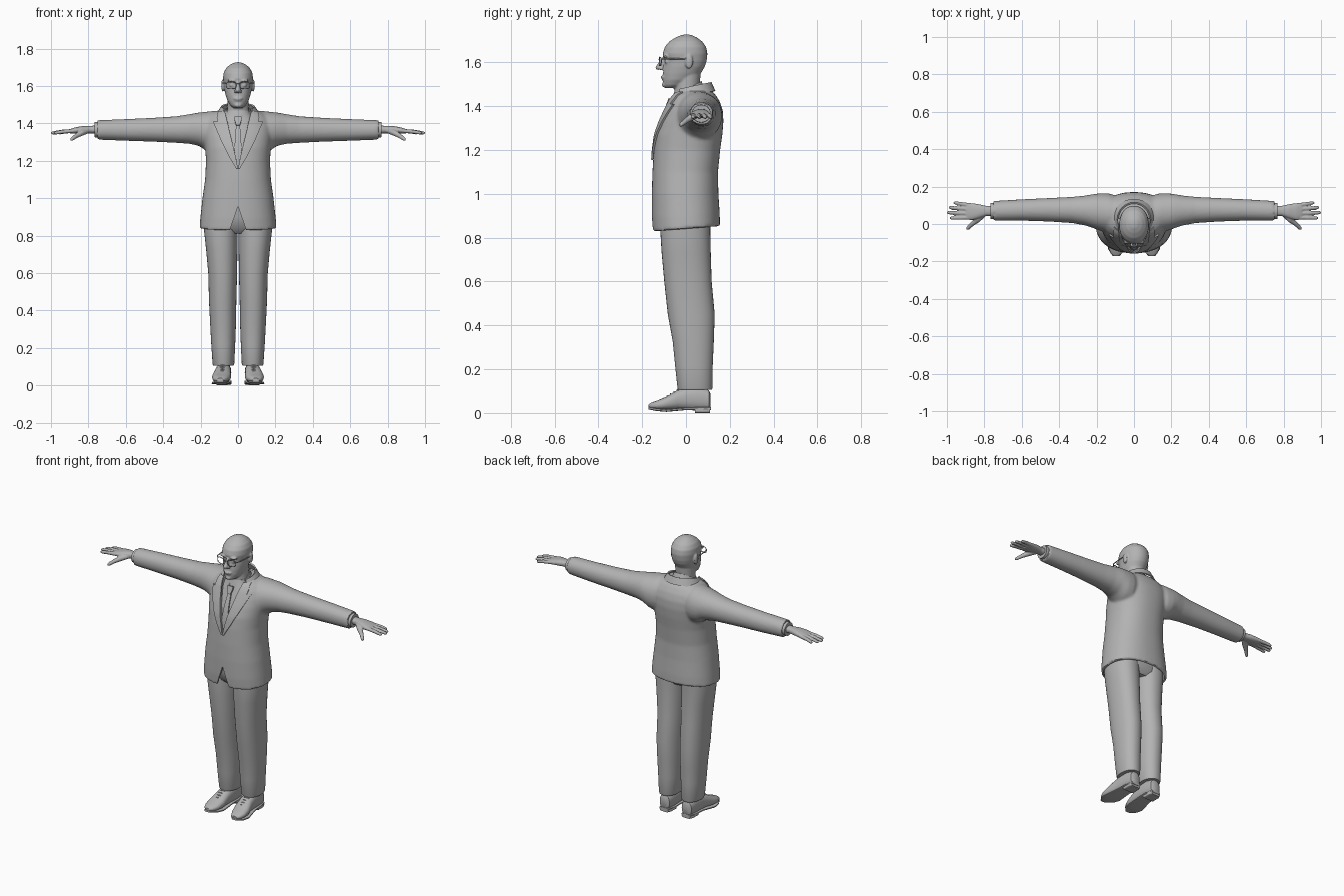
import bpy, bmesh, math
from mathutils import Vector
from mathutils.bvhtree import BVHTree

if "Cube" in bpy.data.objects:
    bpy.data.objects.remove(bpy.data.objects["Cube"])

grey = bpy.data.materials.new("plain_grey")
grey.diffuse_color = (0.45, 0.45, 0.45, 1)
grey.use_nodes = True
grey.node_tree.nodes["Principled BSDF"].inputs["Base Color"].default_value = grey.diffuse_color
X, Y, Z = Vector((1, 0, 0)), Vector((0, 1, 0)), Vector((0, 0, 1))


def loft(bm, rings, axis=None, ref=Z, n=32, power=2.0):
    """Closed skin through rings (x, y, z, half width, half depth)."""
    pts = [Vector(r[:3]) for r in rings]
    loops = []
    for i, r in enumerate(rings):
        t = axis or (pts[min(i + 1, len(pts) - 1)] - pts[max(i - 1, 0)]).normalized()
        side = ref.cross(t).normalized()
        up = t.cross(side)
        loop = []
        for k in range(n):
            c, s = math.cos(math.tau * k / n), math.sin(math.tau * k / n)
            u = math.copysign(abs(c) ** (2 / power), c) * r[3]
            v = math.copysign(abs(s) ** (2 / power), s) * r[4]
            loop.append(bm.verts.new(pts[i] + side * u + up * v))
        loops.append(loop)
    faces = [bm.faces.new(loops[0][::-1]), bm.faces.new(loops[-1])]
    for a, b in zip(loops, loops[1:]):
        for k in range(n):
            faces.append(bm.faces.new((a[k], a[(k + 1) % n], b[(k + 1) % n], b[k])))
    bmesh.ops.recalc_face_normals(bm, faces=faces)


def ball(bm, centre, size):
    made = bmesh.ops.create_uvsphere(bm, u_segments=20, v_segments=12, radius=1)["verts"]
    for v in made:
        v.co = Vector(centre) + Vector([a * b for a, b in zip(v.co, size)])


def stack(rows):
    """Rows (z, front y, back y, half width) to loft rings."""
    return [(0, (f + b) / 2, z, w, (b - f) / 2) for z, f, b, w in rows]


def finish(name, bm, voxel=0, smooth=0, mirror=False):
    me = bpy.data.meshes.new(name)
    bm.to_mesh(me)
    bm.free()
    me.materials.append(grey)
    ob = bpy.data.objects.new(name, me)
    bpy.context.collection.objects.link(ob)
    if voxel:
        m = ob.modifiers.new("blend", 'REMESH')
        m.mode, m.voxel_size, m.use_smooth_shade = 'VOXEL', voxel, True
        m = ob.modifiers.new("soften", 'SMOOTH')
        m.factor, m.iterations = 0.5, smooth
    if mirror:
        m = ob.modifiers.new("mirror", 'MIRROR')
        m.use_clip = m.use_mirror_merge = False
    return ob


def sheet(name, grid, thick):
    bm = bmesh.new()
    vs = [[bm.verts.new(p) for p in row] for row in grid]
    for a, b in zip(vs, vs[1:]):
        for k in range(len(a) - 1):
            bm.faces.new((a[k], a[k + 1], b[k + 1], b[k]))
    ob = finish(name, bm)
    m = ob.modifiers.new("thickness", 'SOLIDIFY')
    m.thickness, m.offset = thick, 0
    return ob


def drape(name, target, rows, lift, thick, sign=1):
    """Sheet of rows (z, x in, x out) laid on the front of a target."""
    bpy.context.view_layer.update()
    tree = BVHTree.FromObject(target, bpy.context.evaluated_depsgraph_get())
    fine = []
    for a, b in zip(rows, rows[1:]):
        fine += [[p + (q - p) * i / 4 for p, q in zip(a, b)] for i in range(4)]
    fine.append(rows[-1])
    grid, y = [], -0.1
    for z, x0, x1 in fine:
        row = []
        for k in range(7):
            x = sign * (x0 + (x1 - x0) * k / 6)
            hit = tree.ray_cast(Vector((x, -1, z)), Y)[0]
            y = hit.y if hit else y
            row.append((x, y - lift, z))
        grid.append(row)
    return sheet(name, grid, thick)


def collar(name, top, bottom, cy, zc, slope, drop, point, half_angle, thick):
    grid = []
    for i in range(41):
        t = math.radians(half_angle) * (i / 20 - 1)
        s, c = math.sin(t), math.cos(t)
        z = zc + slope * c
        low = z - drop - point * max(0, -c)
        grid.append([(top[0] * s, cy + top[1] * c, z),
                     (bottom[0] * s, cy + bottom[1] * c, low)])
    return sheet(name, grid, thick)


def wire(name, pts, r, cyclic=False):
    cu = bpy.data.curves.new(name, 'CURVE')
    cu.dimensions, cu.bevel_depth, cu.bevel_resolution, cu.use_fill_caps = '3D', r, 2, True
    sp = cu.splines.new('POLY')
    sp.points.add(len(pts) - 1)
    for p, co in zip(sp.points, pts):
        p.co = (*co, 1)
    sp.use_cyclic_u = cyclic
    cu.materials.append(grey)
    bpy.context.collection.objects.link(bpy.data.objects.new(name, cu))


# Jacket: body and sleeves blended into one skin
bm = bmesh.new()
loft(bm, stack([(.84, -.152, .155, .206), (.90, -.156, .154, .201), (1.0, -.156, .148, .190),
                (1.1, -.153, .146, .176), (1.2, -.147, .156, .171), (1.27, -.138, .166, .176),
                (1.33, -.118, .171, .183), (1.38, -.096, .168, .185), (1.42, -.078, .155, .172),
                (1.45, -.06, .136, .145), (1.465, -.045, .122, .115), (1.477, -.03, .105, .085)]),
     Z, Y, 48, 2.3)
for v in bm.verts:  # hem rises toward the back
    v.co.z += 0.08 * v.co.y * max(0, 1 - (v.co.z - .84) / .15)
for s in (1, -1):
    loft(bm, [(s * x, y, z, a, b) for x, y, z, a, b in
              [(.08, .055, 1.365, .09, .10), (.13, .058, 1.355, .105, .112), (.17, .063, 1.358, .102, .104),
               (.21, .068, 1.369, .093, .089), (.26, .072, 1.37, .080, .079), (.33, .075, 1.367, .070, .071),
               (.45, .076, 1.366, .063, .064), (.6, .075, 1.365, .057, .058), (.752, .07, 1.365, .053, .052)]],
         X * s, Z, 36, 2.1)
jacket = finish("jacket", bm, .008, 6)

# Shirt front and tie
bm = bmesh.new()
loft(bm, stack([(1.1, -.135, .1, .13), (1.2, -.131, .1, .13), (1.27, -.123, .1, .13), (1.33, -.105, .1, .13),
                (1.38, -.083, .1, .125), (1.42, -.068, .1, .1), (1.45, -.058, .08, .07), (1.47, -.052, .07, .06)]),
     Z, Y, 40, 2.3)
shirt = finish("shirt", bm)
drape("tie", shirt, [(1.395, -.010, .010), (1.30, -.017, .017), (1.14, -.024, .024)], .005, .008)
drape("tie_knot", shirt, [(1.435, -.019, .019), (1.415, -.018, .018), (1.39, -.010, .010)], .01, .014)

# Lapels with a notch below the collar
for s, side in ((1, "left"), (-1, "right")):
    drape("lapel_" + side, jacket, [(1.155, 0, .008), (1.22, .012, .046), (1.30, .031, .086),
                                    (1.36, .046, .112), (1.408, .056, .132)], .005, .009, s)
    drape("lapel_top_" + side, jacket, [(1.404, .056, .108), (1.43, .062, .112), (1.462, .07, .105)],
          .005, .009, s)
collar("jacket_collar", (.086, .088), (.112, .106), .024, 1.488, .02, .04, 0, 125, .009)
collar("shirt_collar", (.062, .064), (.074, .078), .004, 1.477, .036, .032, .022, 168, .006)

# Jacket openings: neck V, front cutaway, hollow hem
cutters = []
for name, tri, depth in (
        ("neck_cutter", [(0, 1.155), (.078, 1.47), (.078, 1.6), (-.078, 1.6), (-.078, 1.47)], .02),
        ("hem_cutter", [(0, .957), (.06, .78), (-.06, .78)], -.06)):
    bm = bmesh.new()
    f = bm.faces.new([bm.verts.new((x, -.3, z)) for x, z in tri])
    out = bmesh.ops.extrude_face_region(bm, geom=[f])["geom"]
    for v in out:
        if isinstance(v, bmesh.types.BMVert):
            v.co.y = depth
    bmesh.ops.recalc_face_normals(bm, faces=bm.faces)
    cutters.append(finish(name, bm))
bm = bmesh.new()
loft(bm, stack([(.76, -.142, .143, .194), (.90, -.143, .141, .188), (.96, -.143, .138, .182)]), Z, Y, 48, 2.3)
cutters.append(finish("hollow_cutter", bm))
for c in cutters:
    c.hide_render = True
    m = jacket.modifiers.new(c.name, 'BOOLEAN')
    m.object, m.operation, m.solver = c, 'DIFFERENCE', 'EXACT'

# Trousers
bm = bmesh.new()
loft(bm, [(.078, .041, .106, .055, .077), (.078, .041, .115, .058, .080), (.079, .036, .22, .064, .086),
          (.080, .033, .33, .069, .094), (.082, .024, .45, .073, .107), (.082, .009, .6, .077, .108),
          (.087, .001, .73, .084, .112), (.092, -.003, .83, .09, .114), (.09, 0, .93, .088, .114)],
     Z, Y, 36, 2.2)
finish("trouser_leg", bm, mirror=True)
bm = bmesh.new()
loft(bm, stack([(.81, -.07, .08, .14), (.84, -.105, .105, .175), (.9, -.125, .114, .178), (1.0, -.13, .114, .17)]),
     Z, Y, 40, 2.3)
finish("trouser_hips", bm)

# Shoes: upper, sole, heel and laces
bm = bmesh.new()
loft(bm, [(.077, .112, .055, .022, .032), (.077, .104, .058, .034, .046), (.077, .06, .066, .041, .056),
          (.079, .0, .066, .042, .052), (.082, -.04, .06, .044, .045), (.088, -.09, .044, .050, .030),
          (.092, -.13, .036, .044, .021), (.094, -.158, .033, .030, .014), (.095, -.17, .032, .014, .007)],
     -Y, Z, 28, 2.4)
finish("shoe", bm, mirror=True)
bm = bmesh.new()
loft(bm, [(.077, .113, .02, .03, .007), (.077, .06, .02, .043, .007), (.079, 0, .019, .043, .006),
          (.088, -.09, .011, .053, .006), (.092, -.135, .015, .046, .006), (.095, -.172, .022, .018, .006)],
     -Y, Z, 24, 4)
loft(bm, [(.077, .11, .01, .03, .01), (.077, .09, .01, .039, .01), (.077, .04, .01, .04, .01)], -Y, Z, 24, 4)
finish("shoe_sole", bm, mirror=True)
for s, side in ((1, "left"), (-1, "right")):
    for i in range(4):
        y, z = -.036 - i * .015, .107 - i * .010
        wire("lace_" + side, [(s * (.062 + i * .001), y, z - .006), (s * .083, y - .004, z + .001),
                              (s * (.104 + i * .001), y, z - .006)], .003)

# Shirt cuffs and hands
bm = bmesh.new()
loft(bm, [(.73, .07, 1.366, .044, .042), (.768, .07, 1.366, .042, .040)], X, Z, 28)
finish("shirt_cuff", bm, mirror=True)
bm = bmesh.new()
loft(bm, [(.74, .07, 1.367, .028, .022), (.79, .07, 1.367, .027, .020), (.83, .068, 1.366, .038, .020),
          (.87, .066, 1.362, .046, .017), (.898, .067, 1.358, .042, .012)], X, Z, 24, 2.3)
for y0, xt, yt in ((.101, .962, .113), (.079, .988, .088), (.056, .998, .061), (.034, .982, .032)):
    loft(bm, [(.875, y0, 1.36, .011, .011), ((.885 + xt) / 2, (y0 + yt) / 2, 1.356, .0105, .0105),
              (xt - .007, yt, 1.349, .009, .009), (xt + .002, yt, 1.348, .005, .005)], None, Z, 14)
loft(bm, [(.80, .055, 1.362, .014, .014), (.835, .025, 1.35, .017, .016), (.865, .0, 1.333, .012, .012),
          (.888, -.022, 1.316, .010, .010), (.895, -.028, 1.311, .005, .005)], None, Z, 14)
finish("hand", bm, .004, 3, True)

# Head: skull, neck, nose, brow, lips, chin, ears
bm = bmesh.new()
loft(bm, stack([(1.482, -.094, -.04, .022), (1.495, -.104, .0, .040), (1.52, -.106, .04, .056),
                (1.55, -.105, .068, .066), (1.58, -.101, .086, .073), (1.605, -.098, .094, .076),
                (1.64, -.106, .098, .080), (1.67, -.097, .092, .077), (1.695, -.076, .074, .064),
                (1.713, -.048, .05, .044), (1.724, -.022, .026, .021), (1.727, -.005, .01, .006)]), Z, Y, 40, 2.1)
loft(bm, [(0, .004, 1.42, .060, .060), (0, .005, 1.49, .057, .057), (0, .01, 1.56, .058, .058)], Z, Y, 32)
loft(bm, [(0, -.101, 1.622, .007, .008), (0, -.113, 1.60, .010, .012), (0, -.122, 1.578, .015, .017),
          (0, -.114, 1.566, .012, .012)], Z, Y, 16)
ball(bm, (0, -.128, 1.575), (.011, .012, .010))
ball(bm, (0, -.104, 1.533), (.026, .011, .005))
ball(bm, (0, -.102, 1.524), (.021, .011, .005))
ball(bm, (0, -.098, 1.497), (.020, .012, .012))
for s in (1, -1):
    ball(bm, (s * .032, -.094, 1.628), (.026, .014, .008))
    ball(bm, (s * .032, -.085, 1.604), (.014, .014, .011))
    ball(bm, (s * .014, -.112, 1.572), (.007, .011, .008))
    ball(bm, (s * .081, .014, 1.603), (.009, .018, .033))
finish("head", bm, .0045, 4)

# Glasses
for s, side in ((1, "left"), (-1, "right")):
    rim = []
    for k in range(24):
        c, d = math.cos(math.tau * k / 24), math.sin(math.tau * k / 24)
        x = .037 + .026 * math.copysign(abs(c) ** .7, c)
        rim.append((s * x, -.121 + .25 * max(0, x - .03), 1.604 + .019 * math.copysign(abs(d) ** .7, d)))
    wire("glasses_rim_" + side, rim, .0024, True)
    wire("glasses_arm_" + side, [(s * .063, -.112, 1.614), (s * .076, -.098, 1.616), (s * .082, -.04, 1.616),
                                 (s * .084, .012, 1.617), (s * .082, .03, 1.60)], .003)
wire("glasses_bridge", [(-.011, -.121, 1.61), (0, -.124, 1.613), (.011, -.121, 1.61)], .0024)

# Apply modifiers, drop the cutters, shade
bpy.ops.object.select_all(action='SELECT')
bpy.context.view_layer.objects.active = jacket
bpy.ops.object.convert(target='MESH')
for c in cutters:
    bpy.data.objects.remove(c)
for ob in bpy.context.scene.objects:
    ob.data.materials.clear()
    ob.data.materials.append(grey)
bpy.ops.object.select_all(action='SELECT')
bpy.context.view_layer.objects.active = jacket
bpy.ops.object.shade_smooth_by_angle(angle=math.radians(40))
